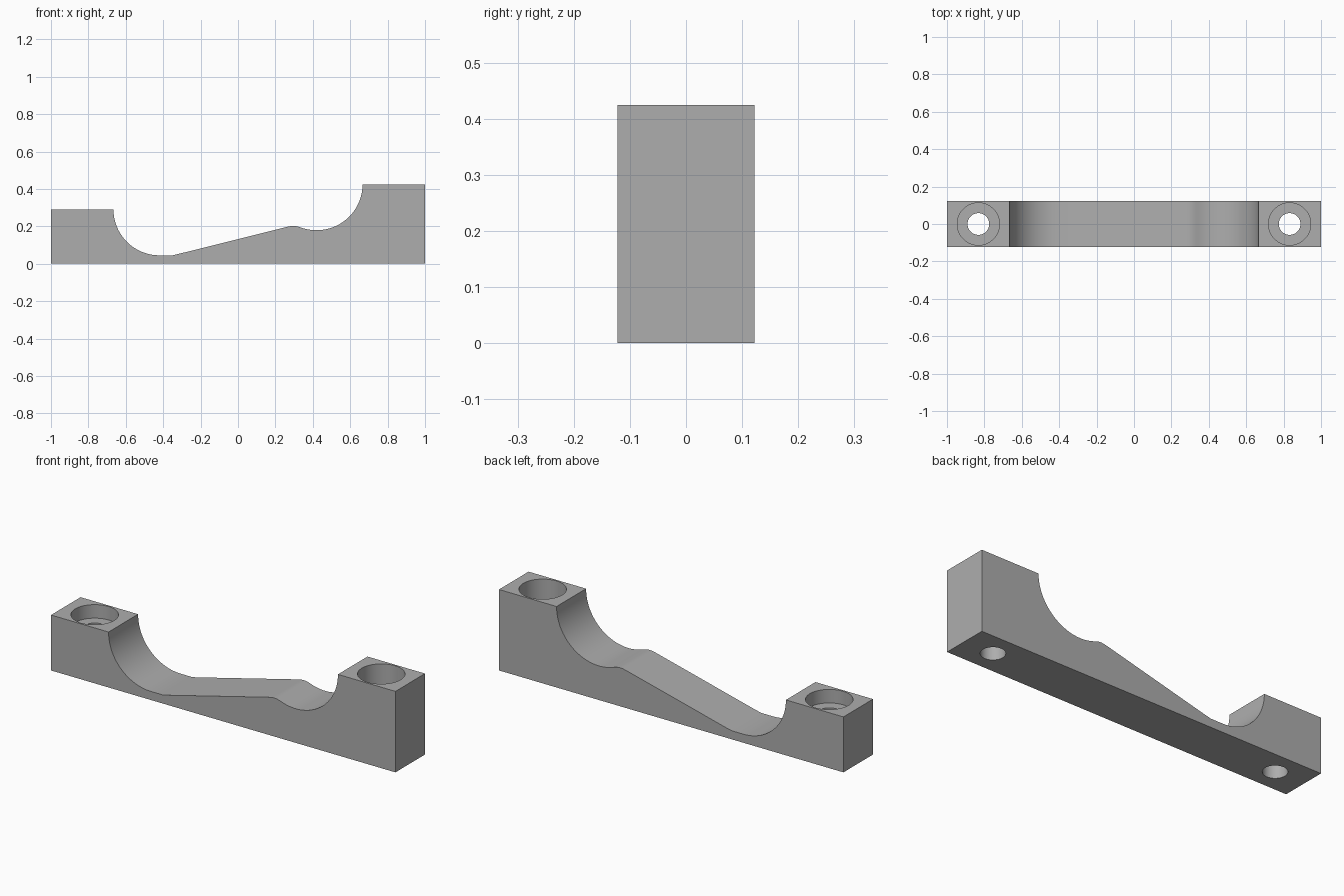
import bpy
import bmesh
from math import pi, sin, cos, asin, radians

if "Cube" in bpy.data.objects:
    bpy.data.objects.remove(bpy.data.objects["Cube"])

HALF_WIDTH = 0.1225
LOW_TOP, HIGH_TOP = 0.291, 0.425
RADIUS = 0.246
SEAT_X = 0.42       # distance of both scoop centres from the middle
BORE_X = 0.832
BORE_FLOOR = 0.22

grey = bpy.data.materials.new("mid grey")
grey.use_nodes = True
colour = (0.42, 0.42, 0.42, 1)
grey.diffuse_color = colour
grey.node_tree.nodes["Principled BSDF"].inputs["Base Color"].default_value = colour


def arc(cx, cz, r, start, end, steps=28):
    """Points on an arc in the XZ plane, angles in radians."""
    angles = [start + (end - start) * i / steps for i in range(steps + 1)]
    return [(cx + r * cos(a), cz + r * sin(a)) for a in angles]


# Side profile: two end blocks, two round scoops and a ramp between them
crest_angle = 1.5 * pi - asin(0.09 / RADIUS)
profile = [(-1, 0), (-1, LOW_TOP)]
profile += arc(-SEAT_X, LOW_TOP, RADIUS, pi, 1.5 * pi)
profile += [(-0.35, 0.045), (-0.32, 0.052), (0.262, 0.197)]
profile += [(0.28, 0.201), (0.295, 0.2025), (0.312, 0.201)]
profile += arc(SEAT_X, HIGH_TOP, RADIUS, crest_angle, 2 * pi)
profile += [(1, HIGH_TOP), (1, 0)]

bm = bmesh.new()
face = bm.faces.new([bm.verts.new((x, -HALF_WIDTH, z)) for x, z in profile])
side = bmesh.ops.extrude_face_region(bm, geom=[face])
moved = [v for v in side["geom"] if isinstance(v, bmesh.types.BMVert)]
bmesh.ops.translate(bm, verts=moved, vec=(0, 2 * HALF_WIDTH, 0))
bmesh.ops.recalc_face_normals(bm, faces=bm.faces)
mesh = bpy.data.meshes.new("bracket_body")
bm.to_mesh(mesh)
bm.free()
body = bpy.data.objects.new("bracket_body", mesh)
bpy.context.collection.objects.link(body)
mesh.materials.append(grey)
bpy.ops.object.select_all(action='DESELECT')
body.select_set(True)
bpy.context.view_layer.objects.active = body


def drill(x, radius, bottom, top):
    """Cut a vertical round hole through the body."""
    bpy.ops.mesh.primitive_cylinder_add(
        vertices=64, radius=radius, depth=top - bottom,
        location=(x, 0, (top + bottom) / 2))
    cutter = bpy.context.object
    cutter.name = "hole_cutter"
    cutter.hide_render = True
    cutter.data.materials.append(grey)
    cutter.select_set(False)
    body.select_set(True)
    bpy.context.view_layer.objects.active = body
    cut = body.modifiers.new("hole", 'BOOLEAN')
    cut.operation = 'DIFFERENCE'
    cut.solver = 'EXACT'
    cut.object = cutter
    bpy.ops.object.modifier_apply(modifier=cut.name)
    bpy.data.objects.remove(cutter)


# Counterbored screw holes in both end blocks
for x in (-BORE_X, BORE_X):
    drill(x, 0.113, BORE_FLOOR, 0.6)
    drill(x, 0.058, -0.1, 0.6)

bpy.ops.object.shade_smooth_by_angle(angle=radians(25))
